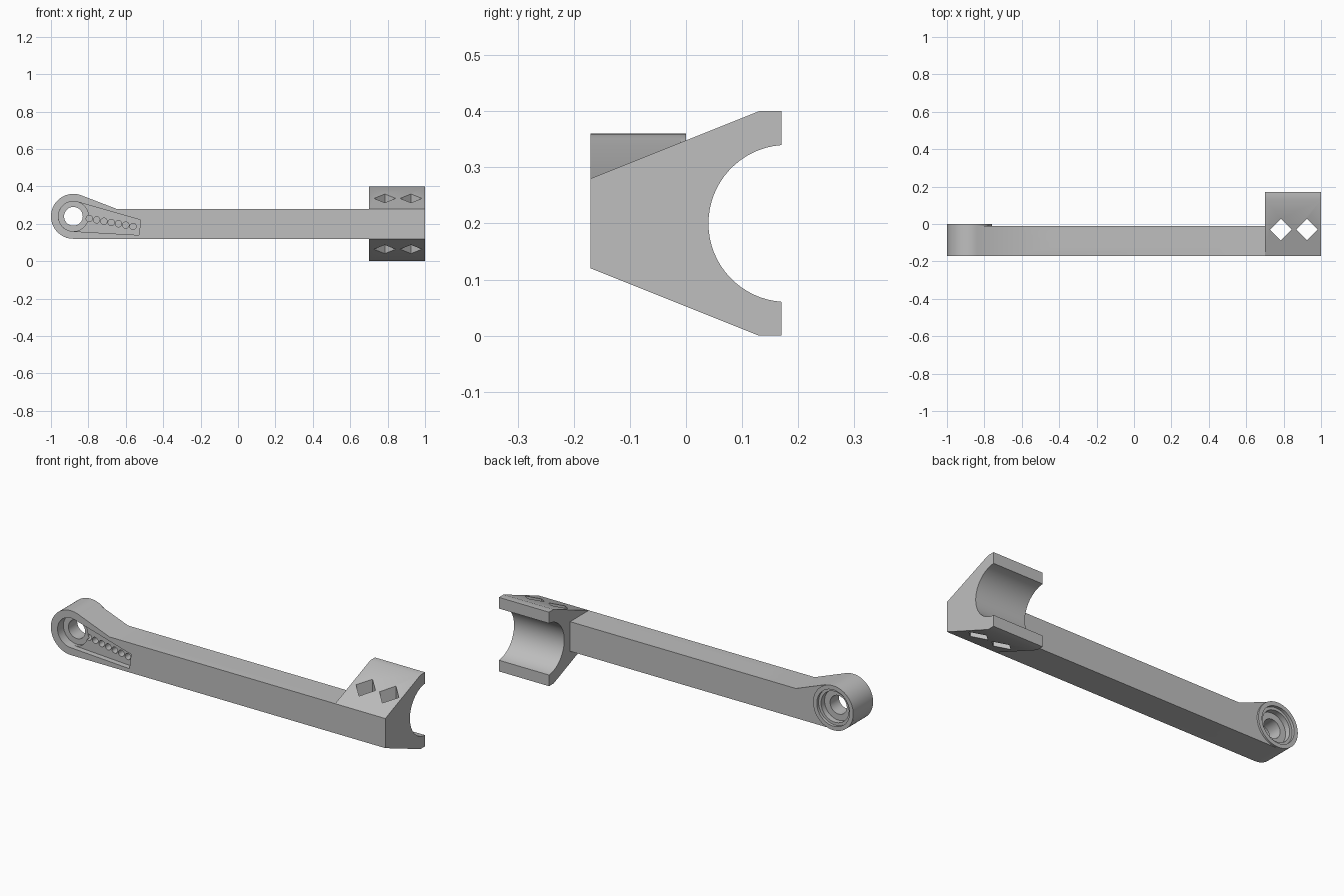
import bpy, bmesh, math

cube = bpy.data.objects.get("Cube")
if cube:
    bpy.data.objects.remove(cube)

grey = bpy.data.materials.new("plain grey")
grey.use_nodes = True
GREY = (0.52, 0.52, 0.52, 1)
grey.diffuse_color = GREY
grey.node_tree.nodes["Principled BSDF"].inputs["Base Color"].default_value = GREY

BOSS = (-0.88, 0.24)        # eye centre in x, z
FRONT, BACK = -0.17, -0.01  # arm faces in y


def finish(name, bm):
    bmesh.ops.recalc_face_normals(bm, faces=bm.faces)
    mesh = bpy.data.meshes.new(name)
    bm.to_mesh(mesh)
    bm.free()
    mesh.materials.append(grey)
    obj = bpy.data.objects.new(name, mesh)
    bpy.context.collection.objects.link(obj)
    return obj


def prism(name, points, axis, lo, hi):
    """Extrude a 2D outline along an axis."""
    place = {"x": lambda u, v, t: (t, u, v),
             "y": lambda u, v, t: (u, t, v),
             "z": lambda u, v, t: (u, v, t)}[axis]
    bm = bmesh.new()
    a, b = ([bm.verts.new(place(u, v, t)) for u, v in points] for t in (lo, hi))
    bm.faces.new(a)
    bm.faces.new(b)
    for i in range(len(a)):
        j = (i + 1) % len(a)
        bm.faces.new((a[i], a[j], b[j], b[i]))
    return finish(name, bm)


def arc(centre, r, start, end, n):
    return [(centre[0] + r * math.cos(math.radians(start + (end - start) * i / n)),
             centre[1] + r * math.sin(math.radians(start + (end - start) * i / n)))
            for i in range(n + 1)]


def disc(name, centre, r, lo, hi, n=48):
    return prism(name, arc(centre, r, 0, 360, n)[:-1], "y", lo, hi)


def groove(name, y, z, ry, rz, start=-0.44, end=0.66):
    """Round channel along x with a ball end at the start and a flat end."""
    bm = bmesh.new()
    bmesh.ops.create_uvsphere(bm, u_segments=32, v_segments=24, radius=1)
    for v in bm.verts:
        px, py, pz = v.co
        x = end if pz > 0.01 else start + ry + pz * ry
        v.co = (x, y + px * ry, z + py * rz)
    return finish(name, bm)


def cut(target, cutters):
    bpy.context.view_layer.objects.active = target
    for c in cutters:
        c.hide_render = True
        mod = target.modifiers.new("cut", "BOOLEAN")
        mod.operation, mod.solver, mod.object = "DIFFERENCE", "EXACT", c
        bpy.ops.object.modifier_apply(modifier=mod.name)
    for c in cutters:
        bpy.data.objects.remove(c)


def bores():
    """Through hole and the counterbores on both faces of the eye."""
    return [disc("bore", BOSS, 0.05, -0.3, 0.2),
            disc("front_counterbore", BOSS, 0.08, -0.3, -0.12),
            disc("back_counterbore", BOSS, 0.083, -0.045, 0.2),
            disc("back_lip", BOSS, 0.098, -0.015, 0.2)]


# Arm with rounded eye end
outline = arc(BOSS, 0.12, 69, 270, 40) + [(0.7, 0.12), (0.7, 0.28), (-0.65, 0.28)]
arm = prism("arm", outline, "y", FRONT, BACK)

# Tapered pocket with a row of blind holes in its floor
pocket = prism("pocket", arc(BOSS, 0.08, 74, 266.8, 36) + [(-0.53, 0.14), (-0.52, 0.22)],
               "y", -0.3, -0.14)
dimples = [disc("dimple", (-0.795 + 0.039 * i, 0.228 - 0.007 * i), 0.017, -0.2, -0.1, 20)
           for i in range(7)]
# Lightening grooves on top, bottom and back
grooves = [groove("top_groove", -0.075, 0.28, 0.045, 0.045),
           groove("bottom_groove", -0.075, 0.12, 0.045, 0.045),
           groove("back_groove", BACK, 0.2, 0.045, 0.055)]
cut(arm, [pocket] + bores() + dimples + grooves)

# Raised collar on the back of the eye
collar = disc("eye_collar", BOSS, 0.12, BACK, 0.0, 64)
cut(collar, bores())

# Saddle clamp with a round seat open to the back
side = [(FRONT, 0.12), (FRONT, 0.28), (0.13, 0.4), (0.17, 0.4)]
side += arc((0.18, 0.2), 0.14, 94.1, 265.9, 32)
side += [(0.17, 0.0), (0.13, 0.0)]
clamp = prism("clamp", side, "x", 0.7, 1.0)
# Diamond holes straight through the clamp
d = 0.058
cut(clamp, [prism("diamond", [(x - d, -0.03), (x, -0.03 - d), (x + d, -0.03), (x, -0.03 + d)],
                  "z", -0.1, 0.5) for x in (0.785, 0.925)])

# Smooth curved faces, keep edges sharp
bpy.ops.object.select_all(action="DESELECT")
for part in (arm, collar, clamp):
    part.select_set(True)
bpy.context.view_layer.objects.active = arm
bpy.ops.object.shade_smooth_by_angle(angle=math.radians(30))
